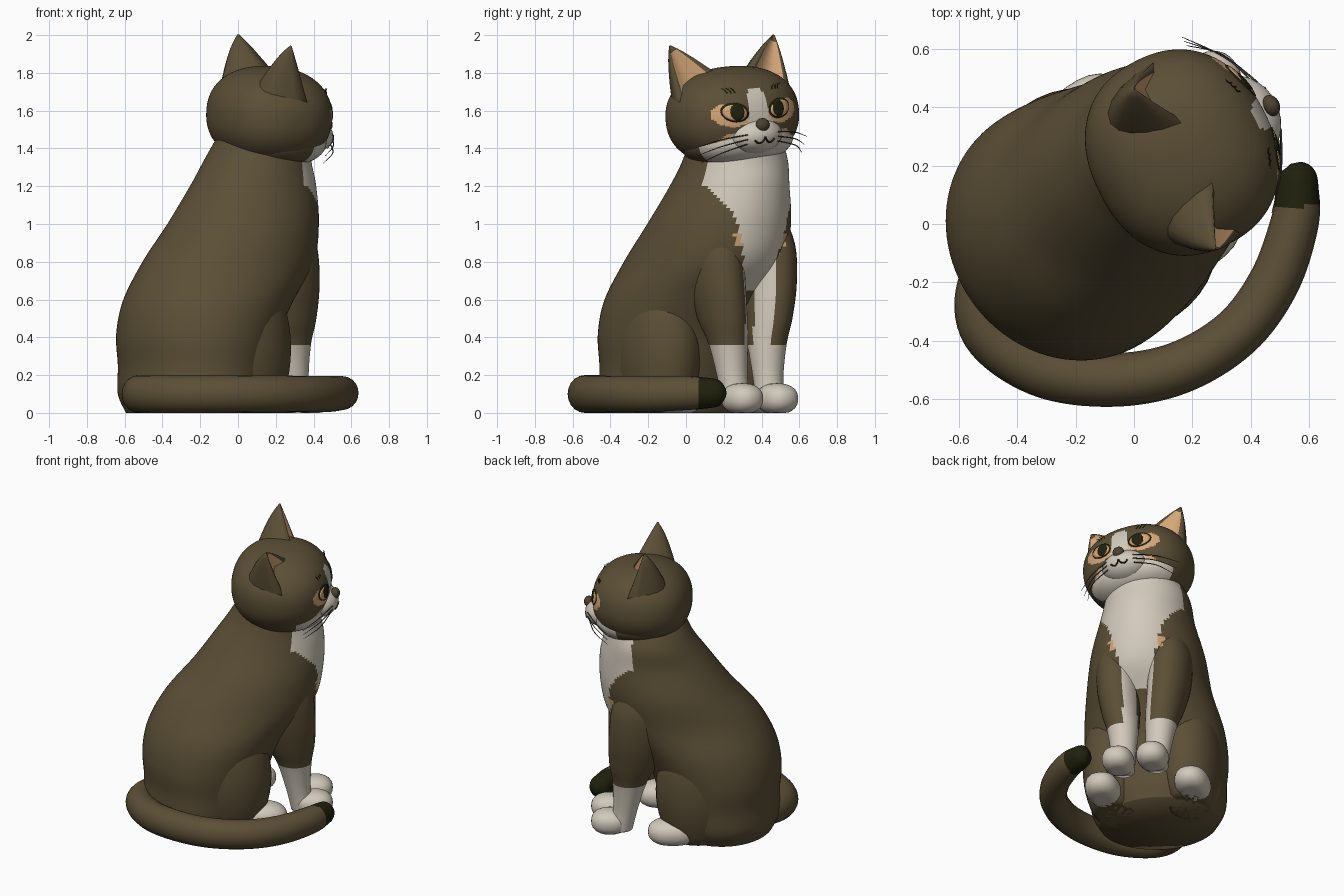
import bpy, bmesh, math
from mathutils import Vector, Matrix

if "Cube" in bpy.data.objects:
    bpy.data.objects.remove(bpy.data.objects["Cube"])

def material(name, rgb):
    m = bpy.data.materials.new(name)
    m.diffuse_color = (*rgb, 1)
    m.use_nodes = True
    m.node_tree.nodes["Principled BSDF"].inputs["Base Color"].default_value = m.diffuse_color
    return m

BROWN = material("brown fur", (0.105, 0.078, 0.037))
WHITE = material("white fur", (0.64, 0.585, 0.50))
PEACH = material("peach patch", (0.68, 0.39, 0.19))
BLACK = material("dark tip", (0.014, 0.015, 0.004))
GREY = material("whisker grey", (0.07, 0.06, 0.05))
NOSE = material("nose brown", (0.075, 0.055, 0.03))
FUR = [BROWN, WHITE, PEACH, BLACK]

# body frame: f forward, l left, turned 35 degrees from x
YAW = math.radians(35)
BODY = Matrix.Translation((-0.18, 0, 0)) @ Matrix.Rotation(YAW, 4, 'Z')
# head frame: turned 27 degrees and tilted a little
HEAD = (Matrix.Translation((0.165, 0.245, 1.575)) @ Matrix.Rotation(math.radians(27), 4, 'Z')
        @ Matrix.Rotation(math.radians(5.5), 4, 'X'))

def finish(name, bm, frame, mats, rule=None):
    bmesh.ops.recalc_face_normals(bm, faces=bm.faces)
    for f in bm.faces:
        f.smooth = True
        if rule:
            f.material_index = rule(f.calc_center_median())
    bm.transform(frame)
    for v in bm.verts:
        v.co.z = max(v.co.z, 0)
    me = bpy.data.meshes.new(name)
    bm.to_mesh(me)
    bm.free()
    for m in mats:
        me.materials.append(m)
    ob = bpy.data.objects.new(name, me)
    bpy.context.collection.objects.link(ob)
    return ob

def skin(name, rings, frame, mats, rule=None):
    bm = bmesh.new()
    vs = [[bm.verts.new(p) for p in r] for r in rings]
    n = len(vs[0])
    for a, b in zip(vs, vs[1:]):
        for i in range(n):
            bm.faces.new((a[i], a[(i + 1) % n], b[(i + 1) % n], b[i]))
    bm.faces.new(vs[0])
    bm.faces.new(vs[-1])
    return finish(name, bm, frame, mats, rule)

def spline(rows, steps):
    out = []
    for i in range(len(rows) - 1):
        p = [rows[max(0, min(len(rows) - 1, i + k))] for k in (-1, 0, 1, 2)]
        for s in range(steps):
            t = s / steps
            out.append([0.5 * (2 * b + (c - a) * t + (2 * a - 5 * b + 4 * c - d) * t * t
                        + (3 * b - a - 3 * c + d) * t ** 3) for a, b, c, d in zip(*p)])
    return out + [list(rows[-1])]

def loft(name, rows, steps, sides, mats, rule):
    # rows: z, f, l, half length, half width
    rings = [[Vector((f + a * math.cos(k * math.tau / sides), l + b * math.sin(k * math.tau / sides), z))
              for k in range(sides)] for z, f, l, a, b in spline(rows, steps)]
    return skin(name, rings, BODY, mats, rule)

def ellipsoid(name, c, r, frame, mats, u=24, v=16, power=2.0, rule=None):
    bm = bmesh.new()
    bmesh.ops.create_uvsphere(bm, u_segments=u, v_segments=v, radius=1)
    for w in bm.verts:
        k = sum(abs(q) ** power for q in w.co) ** (-1 / power)
        w.co = Vector([c[i] + r[i] * w.co[i] * k for i in range(3)])
    return finish(name, bm, frame, mats, rule)

def tube(name, pts, radius, frame, mats, rule=None, steps=6, sides=16, squash=1.0):
    # pts: x, y, z, scale
    path = spline(pts, steps)
    rings = []
    for i, p in enumerate(path):
        d = (Vector(path[min(i + 1, len(path) - 1)][:3]) - Vector(path[max(i - 1, 0)][:3])).normalized()
        side = d.cross(Vector((0, 0, 1))).normalized()
        up = side.cross(d)
        rings.append([Vector(p[:3]) + radius * p[3] * (side * math.cos(k * math.tau / sides) * squash
                      + up * math.sin(k * math.tau / sides)) for k in range(sides)])
    return skin(name, rings, frame, mats, rule)

def table(z, rows):
    for (z0, w0), (z1, w1) in zip(rows, rows[1:]):
        if z <= z1:
            t = max(0, (z - z0) / (z1 - z0))
            return w0 + (w1 - w0) * t
    return rows[-1][1]

# bib and socks
def coat(c):
    if c.z < 0.36 and c.x > 0.38:
        return 1
    w = table(c.z, [(0.36, 0.085), (0.8, 0.11), (1.05, 0.18), (1.3, 0.33)])
    d = abs(c.y - 0.04)
    if c.x > (0.49 if c.z > 1.0 else 0.52):
        if d < w:
            return 1
        if d < w + 0.03 and 0.88 < c.z < 0.95:
            return 2
    return 0

# torso
loft("body", [(0, -.08, 0, .33, .38), (.1, -.08, 0, .37, .43), (.25, -.06, 0, .39, .44),
              (.42, -.04, 0, .42, .455), (.6, .03, 0, .455, .445), (.8, .16, .005, .48, .395),
              (1.0, .27, .025, .42, .36), (1.2, .345, .04, .35, .30), (1.35, .385, .05, .285, .27),
              (1.5, .42, .02, .25, .22)], 12, 96, FUR, coat)

# legs, haunches and paws
for s, side in ((1, "left"), (-1, "right")):
    loft("front_leg_" + side, [(z, f, s * l + .045, a, b) for z, f, l, a, b in
         [(1.05, .42, .15, .14, .11), (.88, .44, .17, .18, .135), (.68, .455, .165, .185, .135),
          (.5, .48, .145, .155, .12), (.36, .505, .125, .11, .1), (.18, .53, .115, .08, .08),
          (.03, .56, .11, .075, .075)]], 10, 40, FUR, coat)
    ellipsoid("front_paw_" + side, (.63, s * .113 + .035, .075), (.12, .1, .082), BODY, [WHITE], power=2.3)
    ellipsoid("haunch_" + side, (.08 - s * .01, s * .24, .34), (.27, .205, .45), BODY, [BROWN], 32, 24)
    ellipsoid("hind_paw_" + side, (.265 - s * .035, s * .285 + .02, .075), (.16, .11, .088), BODY, [WHITE],
              power=2.3)

# tail curled round the right side
tube("tail", [(-.40, -.05, .1, .8), (-.51, -.2, .1, 1), (-.5, -.37, .1, 1), (-.32, -.5, .1, 1),
              (-.08, -.535, .1, 1), (.15, -.495, .1, .98), (.35, -.375, .1, .96), (.48, -.2, .1, .95),
              (.55, 0, .105, .9), (.56, .12, .105, .8), (.56, .18, .105, .65), (.555, .21, .105, .2)],
     .1, Matrix(), FUR, lambda c: 3 if c.x > .4 and c.y > .06 else 0, 8, 20, .92)

# head with blaze and eye patches
HR, HP = (.315, .352, .26), 2.25
MC, MR = (.23, 0, -.105), (.135, .155, .10)

def face(c):
    if c.x > 0.08:
        w = table(c.z, [(-.26, .30), (-.17, .25), (-.1, .16), (-.05, .09), (0, .05), (.1, .05), (.16, .035)])
        if abs(c.y) < w and c.z < .145:
            return 1
        y = abs(c.y) - .15
        if (y / .1) ** 2 + ((c.z - .015 - y * .1) / .062) ** 2 < 1:
            return 2
        if abs(c.y) < w + .035 and -.17 < c.z < -.08:
            return 2
    return 0

ellipsoid("head", (0, 0, 0), HR, HEAD, FUR, 160, 100, HP, face)
ellipsoid("muzzle", MC, MR, HEAD, [WHITE], 32, 20)
ellipsoid("jaw", (.025, 0, -.125), (.275, .30, .145), HEAD, FUR, 64, 40, 2.2,
          lambda c: 1 if c.x > .12 and c.z < -.1 else 0)

def surf(y, z):
    h = 1 - abs(y / HR[1]) ** HP - abs(z / HR[2]) ** HP
    m = 1 - (y / MR[1]) ** 2 - ((z - MC[2]) / MR[2]) ** 2
    return max(HR[0] * max(h, 0) ** (1 / HP), MC[0] + MR[0] * math.sqrt(m) if m > 0 else 0)

def plate(name, cy, cz, w, h, lift, mat, slant):
    # thin oval laid on the face
    rings = []
    for r in (0.02, .35, .7, 1):
        ring = []
        for k in range(28):
            a = k * math.tau / 28
            y, z = cy + r * w * math.cos(a), cz + r * (h * math.sin(a) + slant * w * math.cos(a))
            ring.append(Vector((surf(y, z) + lift, y, z)))
        rings.append(ring)
    rings.append([p - Vector((lift + .002, 0, 0)) for p in rings[-1]])
    skin(name, rings, HEAD, [mat])

# ears: rounded back, hollow peach front
def ear(name, s):
    inner, outer = Vector((.065, s * .075, .21)), Vector((.06, s * .33, .08))
    tip = Vector((-.045, s * .31, .40))
    mid, half = (inner + outer) / 2, (outer - inner) / 2
    back = Vector((-.25, 0, -.01))
    base = [mid - half * math.cos(k * math.pi / 10) + back * math.sin(k * math.pi / 10) for k in range(11)]
    base += [mid + half * .75 + back * .02, mid + half * .4 + back * .25,
             mid - half * .4 + back * .25, mid - half * .75 + back * .02]
    rings = []
    for i in range(9):
        t = i / 8
        k = max((1 - t) ** .8, .03)
        centre = mid.lerp(tip, t)
        rings.append([centre + (p - mid) * k for p in base])
    ob = skin(name, rings, HEAD, FUR)
    for i, p in enumerate(ob.data.polygons):
        if i < 7 * 15 and i % 15 in (11, 12, 13):
            p.material_index = 2

for s, side in ((1, "left"), (-1, "right")):
    ear("ear_" + side, s)
    # eyes
    plate("eye_rim_" + side, s * .132, .028, .072, .052, .003, BLACK, s * .12)
    plate("eye_iris_" + side, s * .134, .027, .063, .042, .005, PEACH, s * .12)
    plate("eye_pupil_" + side, s * .122, .029, .036, .045, .007, BLACK, 0)
    # mouth
    tube("mouth_" + side, [(surf(y, z) + .001, s * y, z, 1) for y, z in
         ((.0, -.115), (.012, -.137), (.035, -.145), (.058, -.128))], .005, HEAD, [BLACK], None, 4, 6)
    # whiskers and brow hairs
    for i in range(3):
        z = -.095 - .025 * i
        tube("whisker_%s_%d" % (side, i), [(surf(.09, z), s * .09, z, 1.2),
             (.275, s * .22, z - .015 - .01 * i, 1), (.18, s * (.34 - .02 * i), z - .05 - .015 * i, .4)],
             .003, HEAD, [GREY], None, 5, 5)
    for i in range(3):
        y = .11 + .02 * i
        tube("brow_hair_%s_%d" % (side, i), [(surf(y, .13), s * y, .13, 1),
             (surf(y, .15) + .006, s * (y + .008), .148, .8), (surf(y, .16) + .012, s * (y + .025), .16, .3)],
             .0028, HEAD, [BLACK], None, 3, 5)

# nose
ellipsoid("nose", (.345, 0, -.05), (.03, .038, .036), HEAD, [NOSE], 16, 10)
